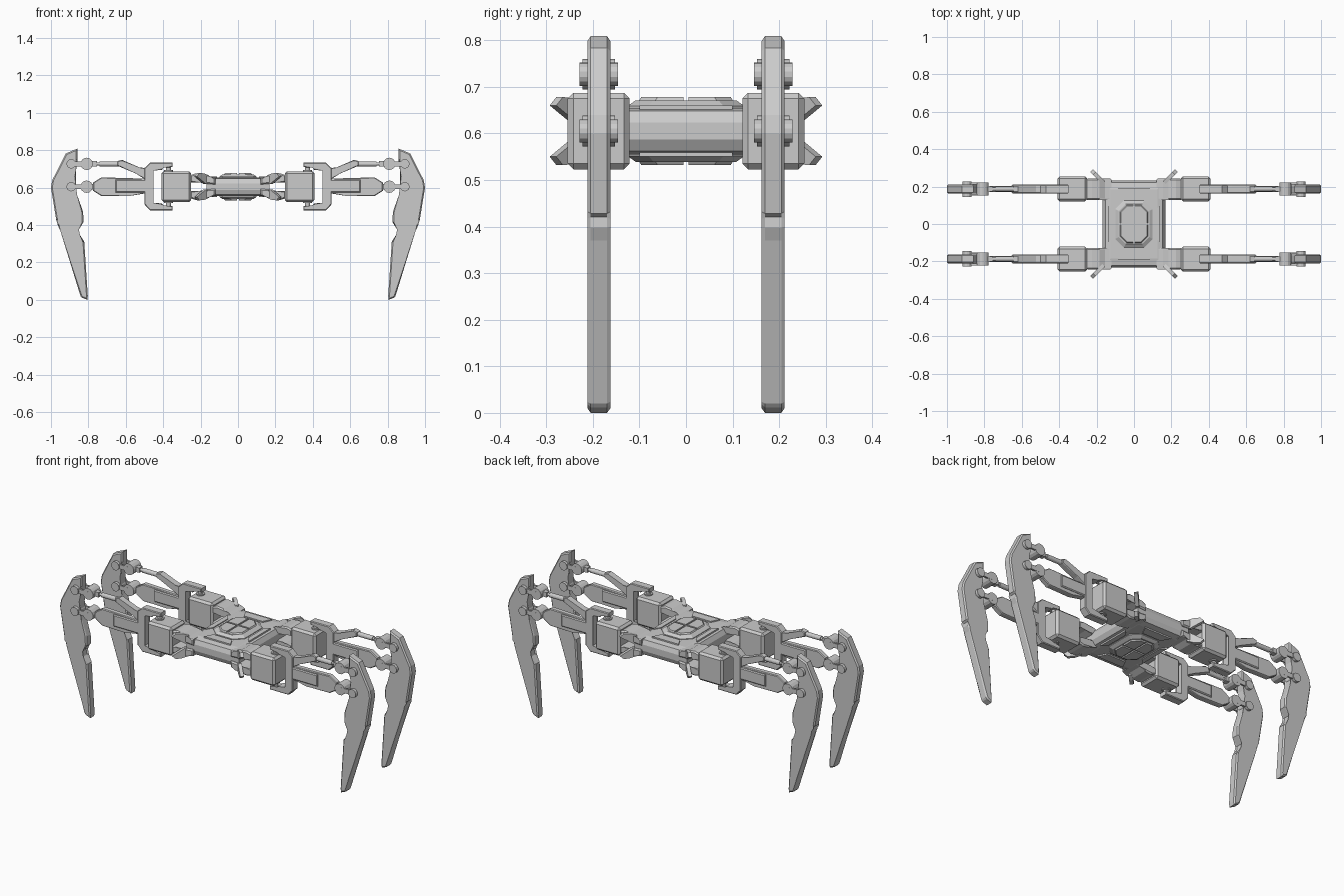
import bpy, bmesh
from math import pi
from mathutils import Matrix, Vector

if "Cube" in bpy.data.objects:
    bpy.data.objects.remove(bpy.data.objects["Cube"])

MID = 0.605    # height of the symmetry plane of body and motors
LEG = 0.187    # y of the leg planes


def finish(name, bm, axes):
    """Turn a bmesh into an object mirrored on the given axes about the body centre."""
    bmesh.ops.recalc_face_normals(bm, faces=bm.faces)
    me = bpy.data.meshes.new(name)
    bm.to_mesh(me)
    bm.free()
    ob = bpy.data.objects.new(name, me)
    bpy.context.collection.objects.link(ob)
    ob.location.z = MID
    if axes:
        mod = ob.modifiers.new("mirror", 'MIRROR')
        mod.use_axis = ['x' in axes, 'y' in axes, 'z' in axes]
        mod.use_mirror_merge = False
    return ob


def loft(name, rings, axes=""):
    """Skin a stack of equal-length vertex rings and cap both ends."""
    bm = bmesh.new()
    vs = [[bm.verts.new(p) for p in r] for r in rings]
    n = len(vs[0])
    for a, b in zip(vs, vs[1:]):
        for i in range(n):
            bm.faces.new((a[i], a[(i + 1) % n], b[(i + 1) % n], b[i]))
    bm.faces.new(vs[0])
    bm.faces.new(vs[-1])
    return finish(name, bm, axes)


def prism(name, pts, y0, y1, axes="xy", chamfer=0, matrix=None):
    """Extrude an x-z profile along y, optionally chamfering the two rims."""
    bm = bmesh.new()
    a = [bm.verts.new((x, y0, z)) for x, z in pts]
    b = [bm.verts.new((x, y1, z)) for x, z in pts]
    caps = [bm.faces.new(a), bm.faces.new(b)]
    n = len(pts)
    for i in range(n):
        bm.faces.new((a[i], a[(i + 1) % n], b[(i + 1) % n], b[i]))
    if chamfer:
        rim = list({e for f in caps for e in f.edges})
        bmesh.ops.bevel(bm, geom=rim, offset=chamfer, segments=1, affect='EDGES')
    if matrix:
        bm.transform(matrix)
    return finish(name, bm, axes)


def box(name, lo, hi, axes="xy", bevel=0):
    bm = bmesh.new()
    lo, hi = Vector(lo), Vector(hi)
    bmesh.ops.create_cube(bm, size=1, matrix=Matrix.Translation((lo + hi) / 2) @ Matrix.Diagonal((*(hi - lo), 1)))
    if bevel:
        bmesh.ops.bevel(bm, geom=bm.edges[:], offset=bevel, segments=1, affect='EDGES')
    return finish(name, bm, axes)


def cyl(name, c, r, length, axis='y', axes="xy", sides=14):
    bm = bmesh.new()
    rot = {'x': Matrix.Rotation(pi / 2, 4, 'Y'), 'y': Matrix.Rotation(pi / 2, 4, 'X'), 'z': Matrix()}[axis]
    bmesh.ops.create_cone(bm, cap_ends=True, segments=sides, radius1=r, radius2=r,
                          depth=length, matrix=Matrix.Translation(c) @ rot)
    return finish(name, bm, axes)


def rect(x, y, z):
    return [(x, y, z), (-x, y, z), (-x, -y, z), (x, -y, z)]


def octagon(x, y, c, z):
    return [(x, y - c, z), (x - c, y, z), (c - x, y, z), (-x, y - c, z),
            (-x, c - y, z), (c - x, -y, z), (x - c, -y, z), (x, c - y, z)]


# Body slab, symmetric top to bottom
half = [(.168, .232, .018), (.153, .222, .043), (.125, .185, .05)]
loft("body", [rect(x, y, -z) for x, y, z in reversed(half)] + [rect(x, y, z) for x, y, z in half])

# Octagonal hatch above and below, with four pads split by a cross groove
loft("hatch_frame", [octagon(.1, .125, .045, .045), octagon(.1, .125, .045, .054),
                     octagon(.082, .108, .038, .066)], "z")
g = .005
loft("hatch_pad", [[(g, g, z), (x, g, z), (x, y - .035, z), (x - .035, y, z), (g, y, z)]
                   for x, y, z in ((.078, .104, .06), (.07, .096, .073))], "xyz")

# Raised deck panels around the hatch
loft("end_panel", [[(-.085, .19, z), (.085, .19, z), (.06, .14, z), (-.06, .14, z)]
                   for z in (.04, .057)], "yz")
loft("side_panel", [[(.112, -.07, z), (.14, -.1, z), (.14, .1, z), (.112, .07, z)]
                    for z in (.04, .055)], "xz")

# Corner sockets holding the hip motors, upper and lower, open in between
prism("hip_socket", [(.12, .012), (.165, .015), (.205, .03), (.256, .022), (.256, .062),
                     (.225, .071), (.185, .066), (.155, .05), (.12, .048)],
      .128, .242, "xyz", .007)

# Diagonal corner fins
prism("corner_fin", [(-.02, .016), (0, .014), (.07, .055), (.05, .073), (.015, .071), (-.02, .06)],
      -.01, .01, "xyz", 0, Matrix.Translation((.177, .236, 0)) @ Matrix.Rotation(pi / 4, 4, 'Z'))

# Hip motors and their vertical pivots
box("hip_motor", (.25, .121, -.082), (.41, .254, .082), bevel=.012)
cyl("hip_pivot", (.372, LEG, .09), .014, .03, 'z', "xyz")
cyl("hip_washer", (.372, LEG, .084), .024, .008, 'z', "xyz")

# C-shaped hip bracket around each motor
prism("hip_bracket", [(.35, .128), (.47, .128), (.5, .1), (.5, -.095), (.47, -.127), (.35, -.127),
                      (.35, -.103), (.4, -.103), (.408, -.09), (.455, -.09), (.455, .09),
                      (.408, .09), (.4, .105), (.35, .105)], LEG - .024, LEG + .024, chamfer=.004)

# Lower thigh with side plates, and slanted upper arm with push rod
prism("thigh", [(.49, .043), (.73, .05), (.775, .022), (.775, -.022), (.73, -.05), (.58, -.05), (.49, -.035)],
      LEG - .016, LEG + .016, chamfer=.004)
prism("thigh_plate", [(.49, .038), (.655, .038), (.655, -.03), (.49, -.03)],
      LEG - .023, LEG + .023, chamfer=.005)
prism("upper_arm", [(.49, .1), (.525, .098), (.62, .143), (.645, .137), (.645, .112), (.545, .07), (.49, .035)],
      LEG - .018, LEG + .018, chamfer=.004)
cyl("push_rod", (.715, LEG, .122), .0085, .19, 'x')
cyl("push_rod_sleeve", (.69, LEG, .122), .0135, .1, 'x')

# Knee links and pins at both levels
for level, z in (("lower", 0), ("upper", .122)):
    prism(level + "_knee_tongue", [(.755, z + .014), (.82, z + .014), (.82, z - .014), (.755, z - .014)],
          LEG - .014, LEG + .014)
    for side in (-1, 1):
        y = LEG + side * .0305
        prism(level + "_knee_link", [(.807, z + .013), (.893, z + .013), (.893, z - .013), (.807, z - .013)],
              y - .005, y + .005)
    cyl(level + "_knee_inner_pin", (.809, LEG, z), .033, .07)
    cyl(level + "_knee_outer_pin", (.892, LEG, z), .025, .083)

# Blade-shaped lower legs standing on the ground
blade = [(.858, .809), (.92, .783), (.993, .64), (1, .6), (.972, .428), (.961, .42), (.963, .398),
         (.95, .37), (.842, .02), (.835, .012), (.806, 0), (.803, .02), (.822, .31), (.852, .345), (.858, .378),
         (.826, .415), (.828, .47), (.86, .56), (.872, .6), (.866, .66), (.872, .7), (.858, .75)]
prism("blade_leg", [(x, z - MID) for x, z in blade], LEG - .0245, LEG + .0245, chamfer=.007)
